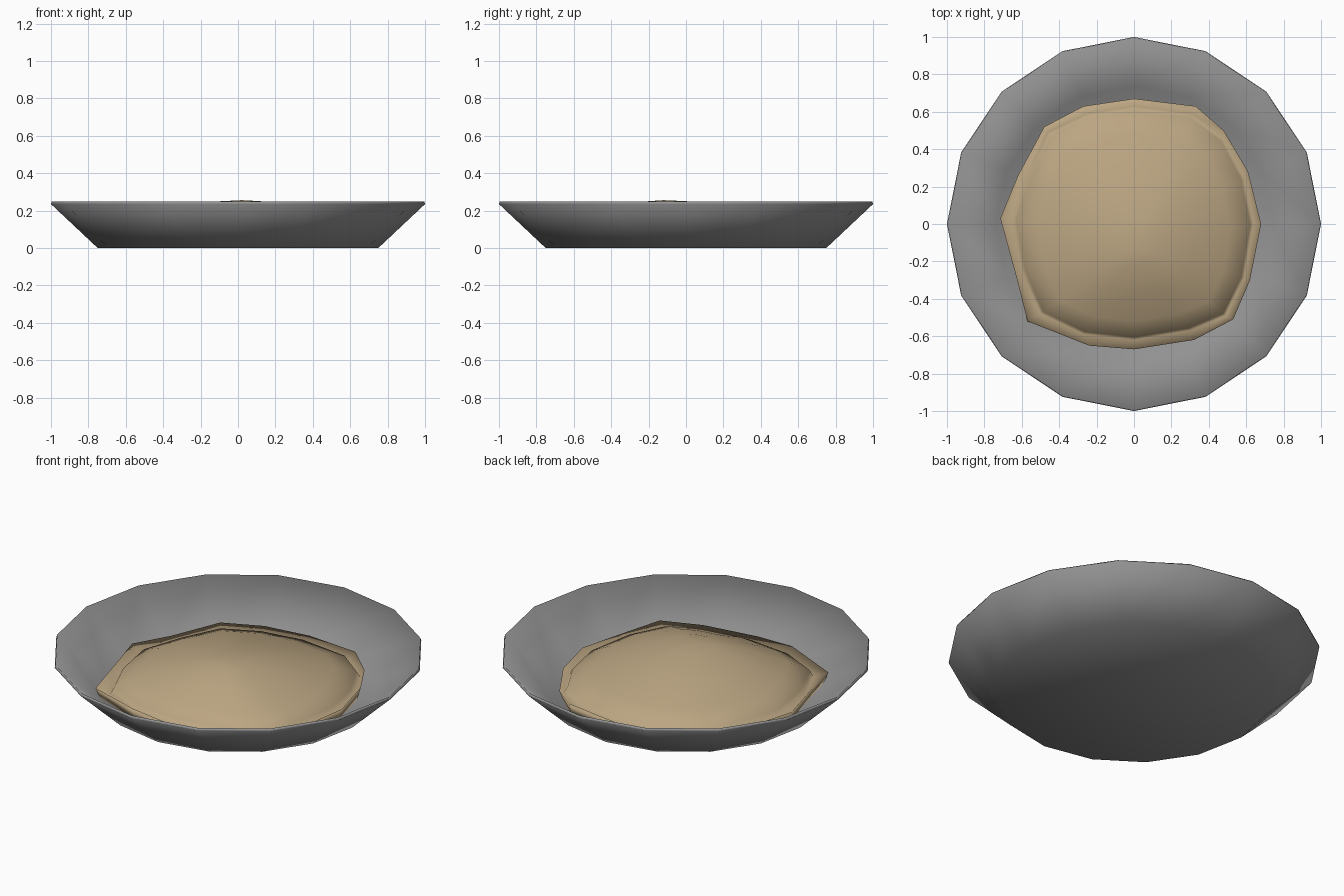
import bpy, bmesh, math

if "Cube" in bpy.data.objects:
    bpy.data.objects.remove(bpy.data.objects["Cube"])


def material(name, rgb):
    m = bpy.data.materials.new(name)
    m.diffuse_color = (*rgb, 1)
    m.use_nodes = True
    m.node_tree.nodes["Principled BSDF"].inputs["Base Color"].default_value = m.diffuse_color
    return m


def loft(name, rings, mat, top, bottom):
    """Skin a stack of closed rings, with a fan at each end."""
    bm = bmesh.new()
    loops = [[bm.verts.new(p) for p in ring] for ring in rings]
    n = len(loops[0])
    for a, b in zip(loops, loops[1:]):
        for i in range(n):
            j = (i + 1) % n
            bm.faces.new((a[i], a[j], b[j], b[i]))
    for loop, tip in ((loops[0], top), (loops[-1], bottom)):
        c = bm.verts.new(tip)
        for i in range(n):
            bm.faces.new((loop[i], loop[(i + 1) % n], c))
    bmesh.ops.recalc_face_normals(bm, faces=bm.faces)
    for f in bm.faces:
        f.smooth = True
    me = bpy.data.meshes.new(name)
    bm.to_mesh(me)
    bm.free()
    me.materials.append(mat)
    ob = bpy.data.objects.new(name, me)
    bpy.context.collection.objects.link(ob)
    return ob


def circle(r, z, n=16):
    return [(r * math.sin(2 * math.pi * i / n), r * math.cos(2 * math.pi * i / n), z)
            for i in range(n)]


grey = material("plate_grey", (0.29, 0.29, 0.29))
tan = material("food_tan", (0.50, 0.38, 0.225))

# sixteen sided plate: inner slope, thin rim, outer slope
loft("plate", [circle(0.74, 0.02), circle(0.995, 0.25), circle(1.0, 0.235), circle(0.75, 0)],
     grey, (0, 0, 0.02), (0, 0, 0))

# uneven food outlines, clockwise from the back
edge = [(0, .63), (.31, .59), (.48, .46), (.59, .25), (.64, 0), (.59, -.29), (.49, -.49), (.3, -.57),
        (0, -.62), (-.27, -.59), (-.5, -.48), (-.6, -.25), (-.65, .02), (-.57, .26), (-.46, .49), (-.25, .59)]
lip = [(0, .67), (.33, .63), (.48, .5), (.61, .28), (.68, 0), (.62, -.3), (.53, -.51), (.32, -.62),
       (0, -.67), (-.24, -.65), (-.57, -.52), (-.63, -.28), (-.715, .03), (-.62, .26), (-.48, .52), (-.27, .63)]
peak = (0.02, -0.12)


def dome(s, z):
    """Outline shrunk toward the off-centre peak."""
    return [(peak[0] + (x - peak[0]) * s, peak[1] + (y - peak[1]) * s, z) for x, y in edge]


rings = [dome(0.2, 0.249), dome(0.5, 0.2), dome(0.8, 0.135), dome(0.97, 0.088),
         [(x, y, 0.05) for x, y in edge],
         [(x, y, 0.088 + 0.01 * math.sin(i * 2.3)) for i, (x, y) in enumerate(lip)],
         [(x * 0.97, y * 0.97, 0.022) for x, y in lip]]
loft("food_mound", rings, tan, (*peak, 0.256), (0, 0, 0.022))
